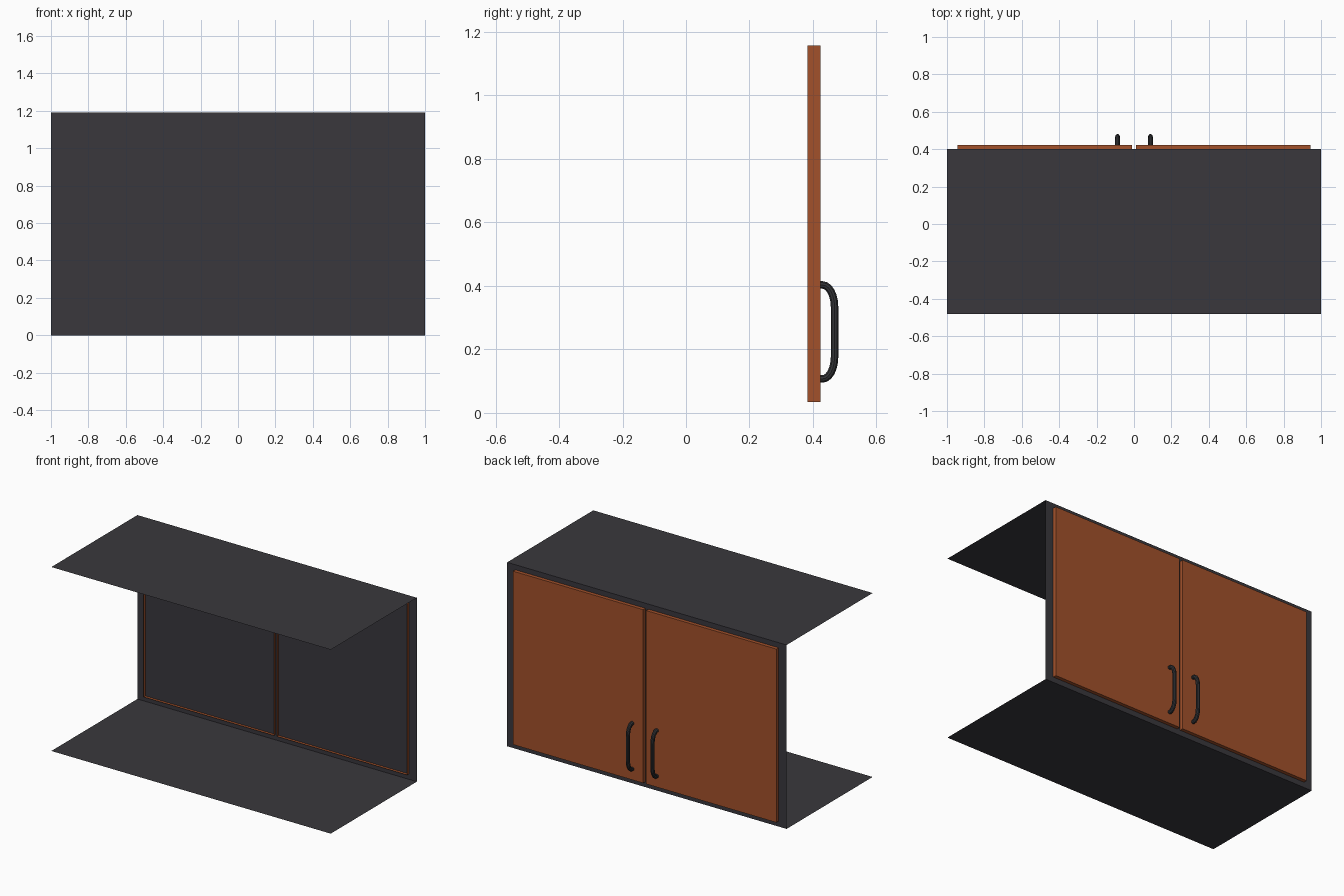
import bpy, bmesh, math
from mathutils import Vector

if "Cube" in bpy.data.objects:
    bpy.data.objects.remove(bpy.data.objects["Cube"])


def material(name, rgb):
    m = bpy.data.materials.new(name)
    m.diffuse_color = (*rgb, 1)
    m.use_nodes = True
    m.node_tree.nodes["Principled BSDF"].inputs["Base Color"].default_value = m.diffuse_color
    return m


CHARCOAL = material("charcoal panel", (0.041, 0.039, 0.046))
WOOD = material("reddish wood", (0.36, 0.082, 0.024))
METAL = material("dark metal", (0.033, 0.034, 0.038))

X, H, FRONT, BACK = 1.0, 1.19, -0.48, 0.40


def mesh_object(name, bm, mat):
    me = bpy.data.meshes.new(name)
    bm.to_mesh(me)
    bm.free()
    me.materials.append(mat)
    ob = bpy.data.objects.new(name, me)
    bpy.context.collection.objects.link(ob)
    return ob


def panel(name, corners):
    bm = bmesh.new()
    bm.faces.new([bm.verts.new(c) for c in corners])
    return mesh_object(name, bm, CHARCOAL)


# thin cabinet sheets: the sides and the -y face are open
panel("top_panel", [(-X, FRONT, H), (X, FRONT, H), (X, BACK, H), (-X, BACK, H)])
panel("bottom_panel", [(-X, BACK, 0), (X, BACK, 0), (X, FRONT, 0), (-X, FRONT, 0)])
panel("door_side_panel", [(X, BACK, 0), (-X, BACK, 0), (-X, BACK, H), (X, BACK, H)])


# door: a shallow box, open towards the cabinet interior
def door(name, x0, x1):
    y0, y1, z0, z1 = 0.382, 0.423, 0.035, 1.157
    bm = bmesh.new()
    bmesh.ops.create_cube(bm, size=1)
    for v in bm.verts:
        v.co = Vector(((x0 + x1) / 2 + v.co.x * (x1 - x0),
                       (y0 + y1) / 2 + v.co.y * (y1 - y0),
                       (z0 + z1) / 2 + v.co.z * (z1 - z0)))
    bm.normal_update()
    inner = [f for f in bm.faces if f.normal.y < -0.9]
    bmesh.ops.delete(bm, geom=inner, context='FACES_ONLY')
    return mesh_object(name, bm, WOOD)


# handle: round bar with elliptical bends
def handle(name, x):
    zc, half, yo, ry, rz = 0.255, 0.148, 0.468, 0.038, 0.07
    pts = [(x, 0.418, zc + half)]
    for i in range(7):
        a = math.pi / 2 * i / 6
        pts.append((x, yo - ry + ry * math.sin(a), zc + half - rz + rz * math.cos(a)))
    pts += [(x, y, 2 * zc - z) for _, y, z in reversed(pts)]
    cu = bpy.data.curves.new(name, 'CURVE')
    cu.dimensions = '3D'
    cu.bevel_depth = 0.0125
    cu.bevel_resolution = 3
    cu.use_fill_caps = True
    sp = cu.splines.new('POLY')
    sp.points.add(len(pts) - 1)
    for p, c in zip(sp.points, pts):
        p.co = (*c, 1)
    cu.materials.append(METAL)
    ob = bpy.data.objects.new(name, cu)
    bpy.context.collection.objects.link(ob)
    bpy.ops.object.select_all(action='DESELECT')
    ob.select_set(True)
    bpy.context.view_layer.objects.active = ob
    bpy.ops.object.convert(target='MESH')
    bpy.ops.object.shade_smooth_by_angle()


for side, s in (("left", -1), ("right", 1)):
    a, b = sorted((s * 0.011, s * 0.943))
    door(side + "_door", a, b)
    handle(side + "_handle", s * 0.088)
